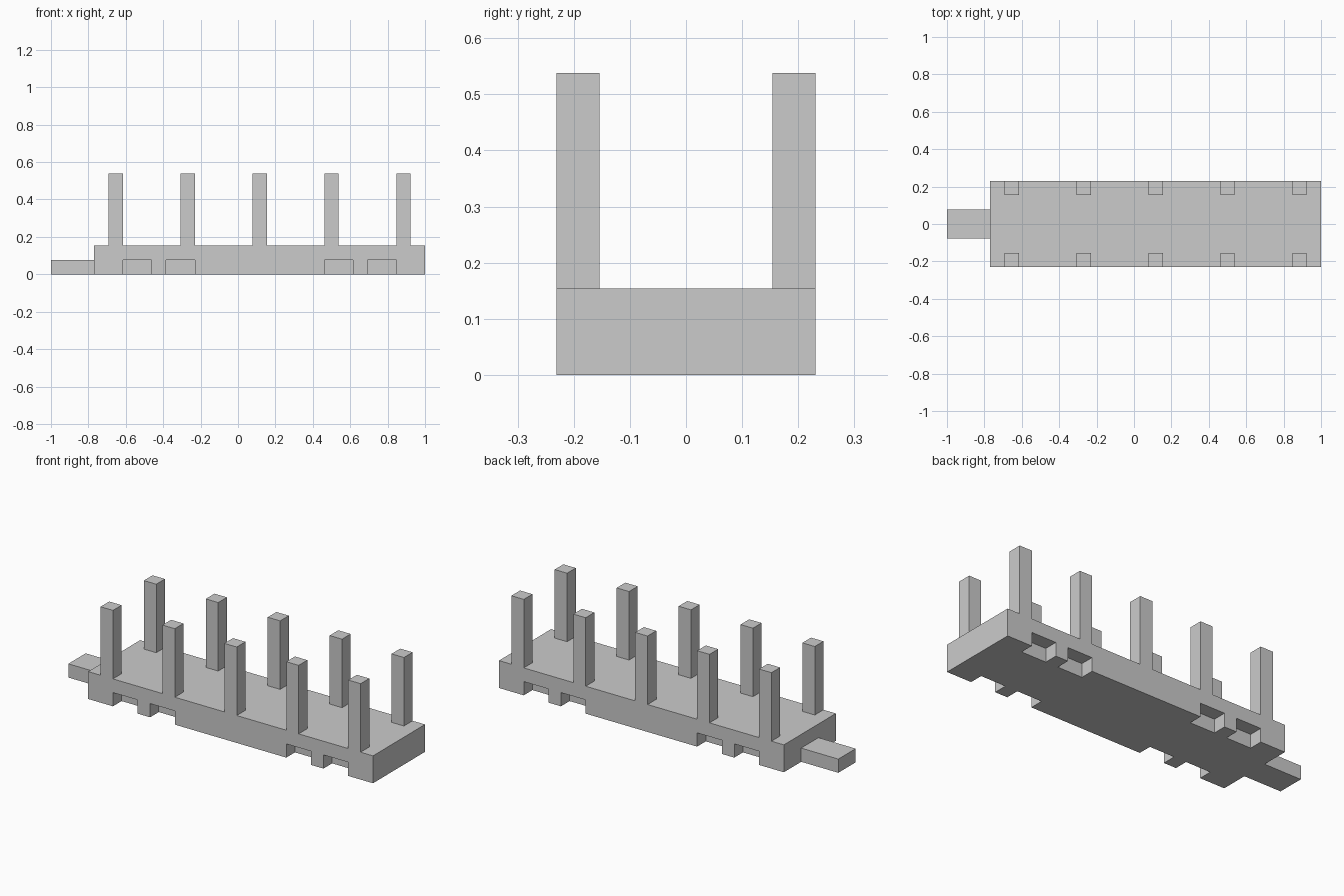
import bpy
import bmesh
from mathutils import Matrix, Vector

if "Cube" in bpy.data.objects:
    bpy.data.objects.remove(bpy.data.objects["Cube"])

U = 1 / 13  # grid module: the model is 26 modules long


def boxes(name, spans):
    """One object made of boxes, each given as (x0, x1, y0, y1, z0, z1) in modules."""
    bm = bmesh.new()
    for x0, x1, y0, y1, z0, z1 in spans:
        centre = Vector((x0 + x1, y0 + y1, z0 + z1)) * U / 2
        size = Vector((x1 - x0, y1 - y0, z1 - z0)) * U
        bmesh.ops.create_cube(bm, size=1, matrix=Matrix.LocRotScale(centre, None, size))
    mesh = bpy.data.meshes.new(name)
    bm.to_mesh(mesh)
    bm.free()
    obj = bpy.data.objects.new(name, mesh)
    bpy.context.collection.objects.link(obj)
    return obj


# Flat wagon bed
bed = boxes("wagon_bed", [(-10, 13, -3, 3, 0, 2)])

# Shallow wheel recesses along both lower edges
recesses = []
for x in (-8, -5, 6, 9):
    recesses.append((x, x + 2, 2, 4, -1, 1))
    recesses.append((x, x + 2, -4, -2, -1, 1))
cutter = boxes("recess_cutter", recesses)
cutter.hide_render = True
cut = bed.modifiers.new("recesses", "BOOLEAN")
cut.operation = "DIFFERENCE"
cut.solver = "EXACT"
cut.object = cutter
bpy.context.view_layer.objects.active = bed
bpy.ops.object.modifier_apply(modifier=cut.name)
bpy.data.objects.remove(cutter)

# Coupling bar at the left end
boxes("coupling_bar", [(-13, -10, -1, 1, 0, 1)])

# Five pairs of upright stakes, flush with the bed sides
for i in range(5):
    x = -9 + 5 * i
    for side, y in (("front", -3), ("back", 2)):
        boxes(f"{side}_stake_{i + 1}", [(x, x + 1, y, y + 1, 2, 7)])
